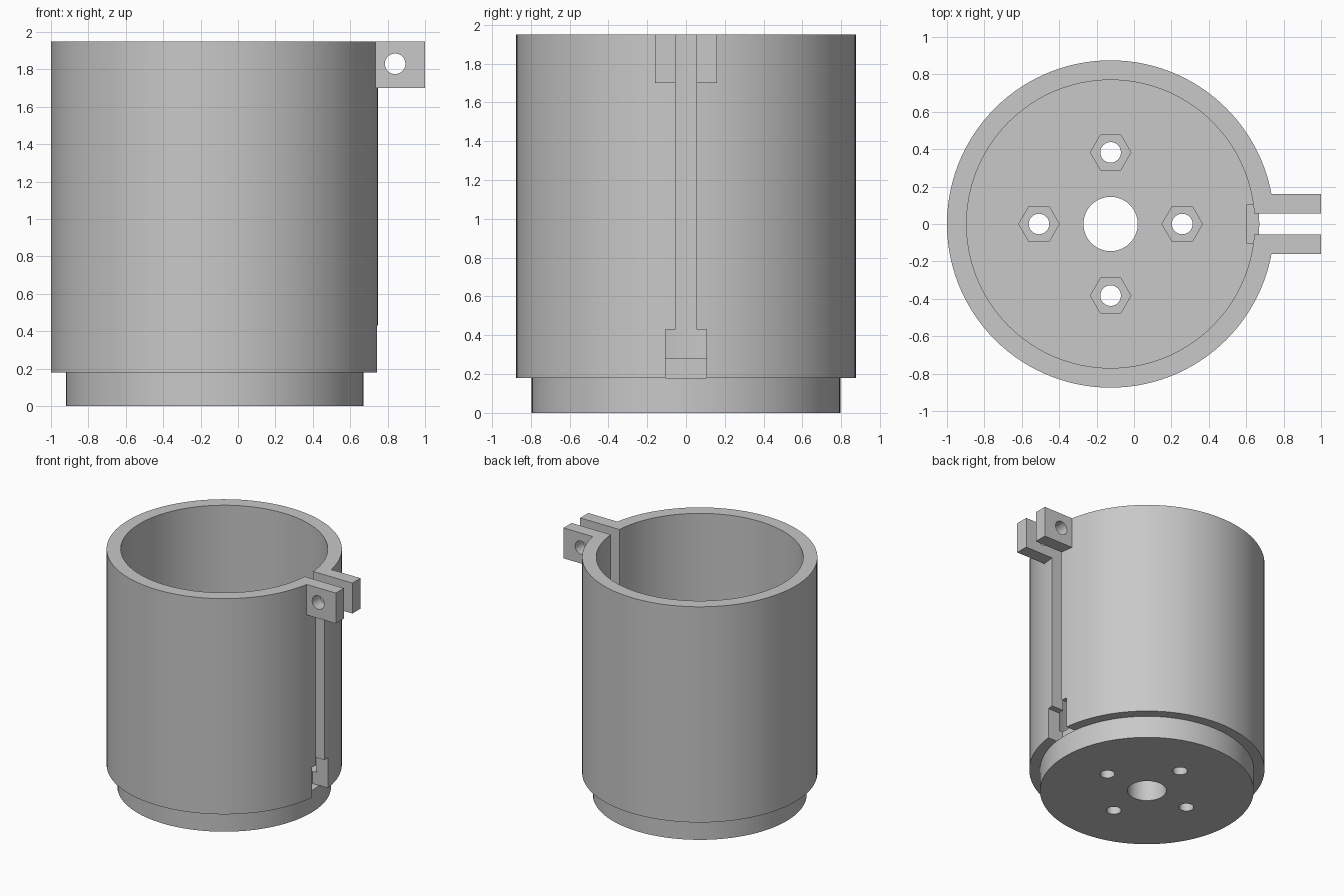
import bpy
import bmesh
from math import pi, radians, cos, sin
from mathutils import Matrix, Vector

CX = -0.125          # cup axis
TOP = 1.95
FLOOR = 0.28
LEDGE = 0.18

old = bpy.data.objects.get("Cube")
if old:
    bpy.data.objects.remove(old, do_unlink=True)

grey = bpy.data.materials.new("plain_grey")
grey.use_nodes = True
colour = (0.58, 0.58, 0.58, 1)
grey.diffuse_color = colour
grey.node_tree.nodes["Principled BSDF"].inputs["Base Color"].default_value = colour


def make_object(name, bm):
    bmesh.ops.recalc_face_normals(bm, faces=bm.faces)
    mesh = bpy.data.meshes.new(name)
    bm.to_mesh(mesh)
    bm.free()
    mesh.materials.append(grey)
    obj = bpy.data.objects.new(name, mesh)
    bpy.context.collection.objects.link(obj)
    return obj


def box(name, low, high):
    low, high = Vector(low), Vector(high)
    bm = bmesh.new()
    place = Matrix.Translation((low + high) / 2) @ Matrix.Diagonal((*(high - low), 1))
    bmesh.ops.create_cube(bm, size=1, matrix=place)
    return make_object(name, bm)


def rod(name, centre, radius, length, sides, turn=Matrix()):
    bm = bmesh.new()
    bmesh.ops.create_cone(bm, cap_ends=True, segments=sides, radius1=radius,
                          radius2=radius, depth=length,
                          matrix=Matrix.Translation(centre) @ turn)
    return make_object(name, bm)


def lathe(name, profile, sides):
    bm = bmesh.new()
    rings = [[bm.verts.new((CX + r * cos(2 * pi * i / sides), r * sin(2 * pi * i / sides), z))
              for i in range(sides)] for r, z in profile]
    for a, b in zip(rings, rings[1:] + rings[:1]):
        for i in range(sides):
            j = (i + 1) % sides
            bm.faces.new((a[i], a[j], b[j], b[i]))
    return make_object(name, bm)


def combine(target, tool, operation):
    mod = target.modifiers.new(tool.name, "BOOLEAN")
    mod.operation = operation
    mod.solver = "EXACT"
    mod.object = tool
    bpy.context.view_layer.objects.active = target
    bpy.ops.object.modifier_apply(modifier=mod.name)
    bpy.data.objects.remove(tool, do_unlink=True)


# Cup with stepped base, floor and central hole
cup = lathe("clamp_cup", [(0.145, 0), (0.795, 0), (0.795, LEDGE), (0.875, LEDGE),
                          (0.875, TOP), (0.77, TOP), (0.77, FLOOR), (0.145, FLOOR)], 120)

# Clamp lug, later split into two tabs by the slot
combine(cup, box("clamp_lug", (0.70, -0.16, 1.70), (1, 0.16, TOP)), "UNION")

# Vertical slot and the wider relief at its foot
combine(cup, box("slot", (0.5, -0.055, 0.40), (1.2, 0.055, 2.1)), "DIFFERENCE")
combine(cup, box("slot_foot", (0.605, -0.105, LEDGE), (1.2, 0.105, 0.43)), "DIFFERENCE")

# Bolt hole across both tabs
combine(cup, rod("clamp_bolt_hole", (0.84, 0, 1.83), 0.055, 0.6, 32,
                 Matrix.Rotation(pi / 2, 4, "X")), "DIFFERENCE")

# Four screw holes with hexagonal nut pockets in the floor
for k in range(4):
    x, y = CX + 0.383 * cos(k * pi / 2), 0.383 * sin(k * pi / 2)
    combine(cup, rod("screw_hole", (x, y, 0.15), 0.055, 0.6, 32), "DIFFERENCE")
    combine(cup, rod("nut_pocket", (x, y, FLOOR), 0.108, 0.2, 6,
                     Matrix.Rotation(pi / 2, 4, "Z")), "DIFFERENCE")

bpy.ops.object.select_all(action="DESELECT")
cup.select_set(True)
bpy.context.view_layer.objects.active = cup
bpy.ops.object.shade_smooth_by_angle(angle=radians(25))
